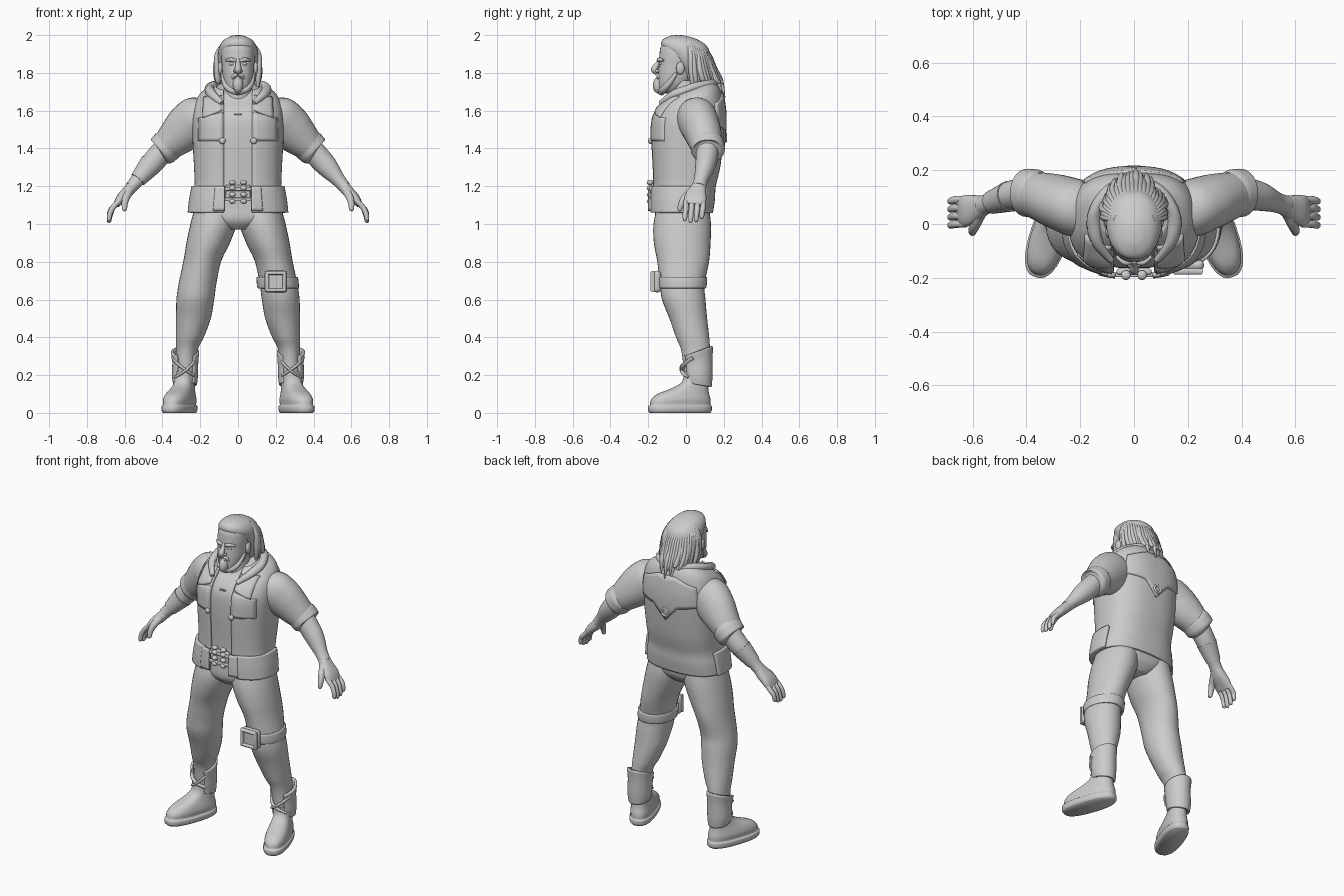
import bpy, bmesh, math, random
from mathutils import Vector

random.seed(4)
if "Cube" in bpy.data.objects:
    bpy.data.objects.remove(bpy.data.objects["Cube"])

grey = bpy.data.materials.new("clay grey")
grey.use_nodes = True
COLOUR = (0.6, 0.6, 0.6, 1)
grey.diffuse_color = COLOUR
grey.node_tree.nodes["Principled BSDF"].inputs["Base Color"].default_value = COLOUR
SIDES = (("left", 1), ("right", -1))


def finish(name, bm, thick=0.0, bevel=0.0, angle=50):
    bmesh.ops.recalc_face_normals(bm, faces=bm.faces)
    mesh = bpy.data.meshes.new(name)
    bm.to_mesh(mesh)
    bm.free()
    obj = bpy.data.objects.new(name, mesh)
    bpy.context.collection.objects.link(obj)
    mesh.materials.append(grey)
    if thick:
        mod = obj.modifiers.new("thickness", "SOLIDIFY")
        mod.thickness, mod.offset = thick, 0
    if bevel:
        mod = obj.modifiers.new("soft edge", "BEVEL")
        mod.width, mod.segments = bevel, 3
    bpy.ops.object.select_all(action="DESELECT")
    obj.select_set(True)
    bpy.context.view_layer.objects.active = obj
    bpy.ops.object.shade_smooth_by_angle(angle=math.radians(angle))
    return obj


def spline(rows, steps=5):
    """Catmull-Rom through rows of numbers."""
    rows = [Vector(r) for r in rows]
    out = []
    for i in range(len(rows) - 1):
        b, c = rows[i], rows[i + 1]
        m = (c - rows[max(i - 1, 0)]) / 2
        n = (rows[min(i + 2, len(rows) - 1)] - b) / 2
        for k in range(steps):
            t = k / steps
            u = 1 - t
            out.append(b * (u * u * (1 + 2 * t)) + c * (t * t * (3 - 2 * t)) + m * (t * u * u) - n * (t * t * u))
    return out + [rows[-1]]


def power(v, e):
    return math.copysign(abs(v) ** (2 / e), v)


def loft(name, rows, e=2.0, s=1, along=False, gap=0.0, span=None, thick=0.0, grow=0.0, n=32, steps=5):
    """Skin rings (x, y, z, rx, ry, tilt): level, or square to the path if along."""
    rings = spline([tuple(r) + (0,) * (6 - len(r)) for r in rows], steps)
    closed = not gap and not span
    bm = bmesh.new()
    grid = []
    for i, r in enumerate(rings):
        centre = Vector(r[:3])
        tangent = Vector(rings[min(i + 1, len(rings) - 1)][:3]) - Vector(rings[max(i - 1, 0)][:3])
        across = Vector((1, 0, 0))
        depth = Vector((0, 1, r[5]))
        if along:
            across = depth.cross(tangent).normalized()
            depth = tangent.cross(across).normalized()
        a, b = 0, 2 * math.pi
        if gap:
            open_to = math.acos((gap / r[3]) ** (e / 2))
            a, b = -open_to, math.pi + open_to
        if span:
            a, b = map(math.radians, span)
        ring = []
        for k in range(n if closed else n + 1):
            t = a + (b - a) * k / n
            p = centre + across * ((r[3] + grow) * power(math.cos(t), e)) + depth * ((r[4] + grow) * power(math.sin(t), e))
            ring.append(bm.verts.new((p.x * s, p.y, p.z)))
        grid.append(ring)
    for lo, hi in zip(grid, grid[1:]):
        for k in range(n):
            j = (k + 1) % len(lo)
            bm.faces.new((lo[k], lo[j], hi[j], hi[k]))
    if closed:
        bm.faces.new(grid[0])
        bm.faces.new(grid[-1])
    return finish(name, bm, thick)


def tube(name, points, radii, s=1, flat=1.0, n=12, steps=5):
    rows = [(*p, r * flat, r) for p, r in zip(points, radii)]
    return loft(name, rows, s=s, along=True, n=n, steps=steps)


def ball(name, centre, size, s=1):
    bm = bmesh.new()
    bmesh.ops.create_uvsphere(bm, u_segments=20, v_segments=12, radius=1)
    for v in bm.verts:
        v.co = Vector((s * (centre[0] + v.co.x * size[0]), centre[1] + v.co.y * size[1], centre[2] + v.co.z * size[2]))
    return finish(name, bm)


def box(name, centre, size, s=1, bevel=0.008):
    bm = bmesh.new()
    bmesh.ops.create_cube(bm, size=1)
    for v in bm.verts:
        v.co = Vector((s * (centre[0] + v.co.x * size[0]), centre[1] + v.co.y * size[1], centre[2] + v.co.z * size[2]))
    return finish(name, bm, bevel=bevel)


def ring(name, centre, major, minor, square=False):
    """Upright ring facing front or back."""
    bpy.ops.mesh.primitive_torus_add(location=centre, rotation=(math.pi / 2, math.pi / 4 if square else 0, 0),
                                     major_radius=major, minor_radius=minor,
                                     major_segments=4 if square else 24, minor_segments=10)
    obj = bpy.context.object
    obj.name = name
    obj.data.materials.append(grey)
    bpy.ops.object.shade_smooth_by_angle(angle=math.radians(50))


# Torso shape shared by the shirt, vest and everything laid on it
TORSO = [(0, -.02, 1.06, .243, .155), (0, -.015, 1.13, .235, .16), (0, -.01, 1.2, .222, .16),
         (0, 0, 1.3, .225, .173), (0, .005, 1.43, .232, .184), (0, .012, 1.55, .235, .186),
         (0, .025, 1.63, .222, .165, .1), (0, .035, 1.685, .19, .135, .25), (0, .035, 1.73, .115, .1, .3)]
BODY = spline([r + (0,) * (6 - len(r)) for r in TORSO], 8)
E = 2.5


def skin_y(x, z, side):
    """Depth of the torso surface at x, z; side is -1 front, 1 back."""
    y = 0.0
    for _ in range(4):
        r = min(BODY, key=lambda q: abs(q[2] + q[5] * (y - q[1]) - z))
        y = r[1] + side * r[4] * (max(0, 1 - abs(x / r[3]) ** E)) ** (1 / E)
    return y


def panel(name, top, bottom, side=-1, s=1, lift=0.008, thick=0.016):
    """Plate laid on the torso between two edges of (x, z) points."""
    bm = bmesh.new()
    top, bottom = [[t for i in range(len(edge) - 1) for t in
                    [Vector(edge[i]).lerp(Vector(edge[i + 1]), k / 6) for k in range(6)]] + [Vector(edge[-1])]
                   for edge in (top, bottom)]
    cols = []
    for a, b in zip(top, bottom):
        pts = [a.lerp(b, k / 8) for k in range(9)]
        cols.append([bm.verts.new((s * p.x, skin_y(p.x, p.y, side) + side * lift, p.y)) for p in pts])
    for c, d in zip(cols, cols[1:]):
        for k in range(8):
            bm.faces.new((c[k], d[k], d[k + 1], c[k + 1]))
    bmesh.ops.smooth_vert(bm, verts=[v for v in bm.verts if not v.is_boundary], factor=0.5, use_axis_y=True)
    return finish(name, bm, thick)


loft("shirt", TORSO, e=E, grow=-.014)
loft("vest", TORSO, e=E, gap=.075, thick=.016, n=64)
loft("pelvis", [(0, -.02, .97, .06, .1), (0, -.02, 1.02, .19, .14), (0, -.015, 1.1, .22, .145), (0, -.01, 1.2, .2, .14)], e=E)
tube("collar", [(-.085, -.135, 1.64), (-.14, -.06, 1.69), (-.145, .04, 1.72), (-.09, .125, 1.735), (0, .15, 1.74),
                (.09, .125, 1.735), (.145, .04, 1.72), (.14, -.06, 1.69), (.085, -.135, 1.64)],
     [.012, .02, .024, .024, .024, .024, .024, .02, .012], flat=1.2)

# Vest details
panel("back_yoke", [(-.18, 1.64), (-.06, 1.69), (0, 1.69), (.06, 1.69), (.18, 1.64)],
      [(-.2, 1.52), (-.08, 1.50), (0, 1.41), (.08, 1.50), (.2, 1.52)], side=1, lift=.01)
ring("back_ring", (0, skin_y(0, 1.46, 1) + .018, 1.46), .022, .007)
for side, s in SIDES:
    panel(side + "_lapel", [(.085, 1.68), (.18, 1.67)], [(.085, 1.6), (.185, 1.56)], s=s, lift=.014)
    panel(side + "_chest_panel", [(.08, 1.59), (.205, 1.56)], [(.08, 1.44), (.205, 1.44)], s=s, lift=.006)
    loft(side + "_hip_pouch", TORSO[:3], e=E, s=s, span=(-68, 15), grow=.012, thick=.024)
    panel(side + "_pouch_flap", [(.07, 1.2), (.12, 1.2)], [(.07, 1.07), (.13, 1.07)], s=s, lift=.022)
    ball(side + "_vest_button", (.083, skin_y(.083, 1.44, -1) - .015, 1.44), (.017, .012, .017), s)
    for z in (1.12, 1.155, 1.19, 1.22):
        ball(side + "_buckle_stud", (.03, -.19, z), (.018, .018, .014), s)
box("buckle_plate", (0, -.177, 1.165), (.13, .022, .085))
for z in (1.13, 1.185):
    box("buckle_bar", (0, -.188, z), (.14, .018, .018), bevel=.005)
box("shirt_placket", (0, skin_y(0, 1.58, -1) + .01, 1.58), (.04, .012, .008), bevel=.003)

# Arms and hands
for side, s in SIDES:
    loft(side + "_sleeve", [(.14, .05, 1.60, .07, .08), (.2, .055, 1.565, .12, .105), (.26, .075, 1.52, .122, .103),
                            (.32, .095, 1.465, .105, .095), (.395, .115, 1.395, .075, .08)], s=s, along=True)
    loft(side + "_cuff", [(.36, .112, 1.428, .07, .07), (.365, .113, 1.425, .085, .088), (.385, .115, 1.405, .087, .09),
                          (.405, .116, 1.385, .083, .086), (.412, .116, 1.38, .06, .06)], s=s, along=True)
    loft(side + "_forearm", [(.37, .115, 1.42, .06, .06), (.43, .11, 1.35, .061, .058), (.475, .1, 1.3, .056, .052),
                             (.53, .08, 1.235, .038, .038), (.565, .068, 1.195, .033, .038)], s=s, along=True)
    loft(side + "_palm", [(.555, .07, 1.205, .03, .035), (.585, .06, 1.17, .03, .048), (.62, .05, 1.135, .026, .058),
                          (.645, .045, 1.10, .016, .055)], s=s, along=True, e=2.4)
    for i, finger in enumerate(("little", "ring", "middle", "index")):
        y = .09 - .03 * i
        drop = (.015, 0, -.006, .004)[i]
        tube(f"{side}_{finger}_finger", [(.625, y, 1.125), (.66, y, 1.09), (.678, y - .004, 1.05 + drop),
                                         (.682, y - .006, 1.02 + drop), (.68, y - .007, 1.012 + drop)],
             [.013, .0145, .0135, .011, .004], s)
    tube(side + "_thumb", [(.575, .035, 1.175), (.592, -.005, 1.14), (.6, -.025, 1.105), (.6, -.033, 1.075),
                           (.599, -.034, 1.068)], [.024, .02, .016, .012, .004], s)
loft("forearm_wrap", [(.46, .103, 1.318, .062, .058), (.53, .08, 1.235, .043, .043)], s=-1, along=True)

# Legs and boots
LEG = [(.115, -.015, 1.1, .11, .135), (.13, -.02, 1.0, .122, .152), (.158, -.02, .9, .115, .15), (.19, -.015, .8, .1, .137),
       (.215, -.02, .68, .1, .118), (.226, -.012, .6, .1, .115), (.236, .012, .5, .092, .1), (.255, .035, .4, .074, .088),
       (.272, .052, .32, .056, .075), (.28, .06, .15, .055, .065)]
FOOT = [(0, 0, 0, .064, .166), (0, 0, .012, .072, .174), (0, 0, .035, .072, .174), (0, .002, .042, .065, .167),
        (0, .005, .07, .068, .163), (0, .018, .1, .062, .142), (0, .055, .13, .054, .1), (0, .085, .165, .05, .07),
        (0, .09, .22, .052, .065)]
for side, s in SIDES:
    loft(side + "_trouser_leg", LEG, s=s)
    foot = loft(side + "_boot", FOOT, e=2.5, steps=3)
    foot.location = (s * .31, -.032, 0)
    foot.rotation_euler.z = s * math.radians(19)
    loft(side + "_boot_guard", [(.28, .063, .15, .056, .066, -.2), (.281, .063, .2, .062, .07, -.1), (.279, .06, .27, .062, .073, .2),
                                (.28, .058, .325, .068, .079, .35)], s=s, span=(-50, 230), thick=.014)
    tube(side + "_boot_strap", [(.345, .04, .29), (.315, -.01, .255), (.275, -.018, .225), (.235, .01, .2)],
         [.013] * 4, s, flat=.6)
    tube(side + "_cross_strap", [(.225, .03, .28), (.25, -.018, .25), (.29, -.018, .215), (.33, .015, .19)],
         [.012] * 4, s, flat=.6)

# Knee pad on the left leg only
loft("knee_band", [(.213, -.02, .66, .1, .118), (.212, -.02, .665, .11, .128), (.208, -.02, .715, .11, .132),
                   (.207, -.02, .72, .1, .12)])
box("knee_plate", (.2, -.153, .695), (.12, .04, .115), bevel=.018)
ring("knee_plate_rim", (.2, -.175, .695), .065, .014, square=True)

# Head and face
loft("neck", [(0, .02, 1.6, .1, .1), (0, .0, 1.67, .08, .08), (0, -.01, 1.76, .07, .075)])
loft("head", [(0, -.095, 1.692, .02, .03), (0, -.085, 1.705, .048, .058), (0, -.065, 1.74, .07, .082), (0, -.05, 1.785, .081, .098),
              (0, -.04, 1.84, .086, .104), (0, -.035, 1.89, .089, .106), (0, -.035, 1.94, .082, .098),
              (0, -.035, 1.975, .055, .065), (0, -.035, 1.985, .02, .02)], e=2.2)
tube("nose", [(0, -.138, 1.873), (0, -.152, 1.845), (0, -.168, 1.817), (0, -.15, 1.8)], [.01, .013, .018, .012])
ball("mouth", (0, -.148, 1.772), (.026, .01, .006))
tube("beard", [(0, -.12, 1.765), (0, -.135, 1.745), (0, -.138, 1.715), (0, -.13, 1.69)], [.03, .038, .034, .01], flat=.75)
for side, s in SIDES:
    ball(side + "_eye", (.033, -.133, 1.847), (.014, .01, .008), s)
    tube(side + "_brow", [(.01, -.143, 1.862), (.035, -.142, 1.87), (.065, -.12, 1.866)], [.007, .011, .006], s)
    ball(side + "_nostril", (.014, -.152, 1.81), (.01, .012, .009), s)
    tube(side + "_moustache", [(0, -.154, 1.79), (.022, -.147, 1.785), (.036, -.132, 1.76)], [.008, .009, .005], s)
    tube(side + "_jaw_beard", [(.083, -.05, 1.8), (.07, -.085, 1.75), (.045, -.115, 1.715), (0, -.13, 1.7)],
         [.009, .016, .018, .02], s)
    ball(side + "_ear", (.093, -.03, 1.825), (.013, .022, .034), s)

# Swept-back hair with loose locks
loft("hair_cap", [(0, .075, 1.72, .07, .06), (0, .07, 1.77, .095, .075), (0, .05, 1.83, .104, .09), (0, .022, 1.89, .106, .108),
                  (0, -.008, 1.94, .098, .12), (0, -.03, 1.975, .074, .094), (0, -.04, 1.995, .036, .045),
                  (0, -.04, 2.0, .008, .01)], e=2.2)
for i in range(26):
    t = math.pi * (i + .5) / 26
    c, d = math.cos(t), math.sin(t)
    out = random.uniform(.95, 1.12)
    end = random.uniform(1.66, 1.75) + .03 * abs(c)
    tube("hair_lock", [(.07 * c, .01 + .04 * d, 1.965), (.108 * c, .02 + .095 * d, 1.9), (.112 * c * out, .02 + .13 * d, 1.82),
                       (.108 * c * out, .025 + .145 * d * out, 1.76), (.1 * c * out, .03 + .16 * d * out, end)],
         [.008, .015, .016, .013, .003], n=8, steps=4)
